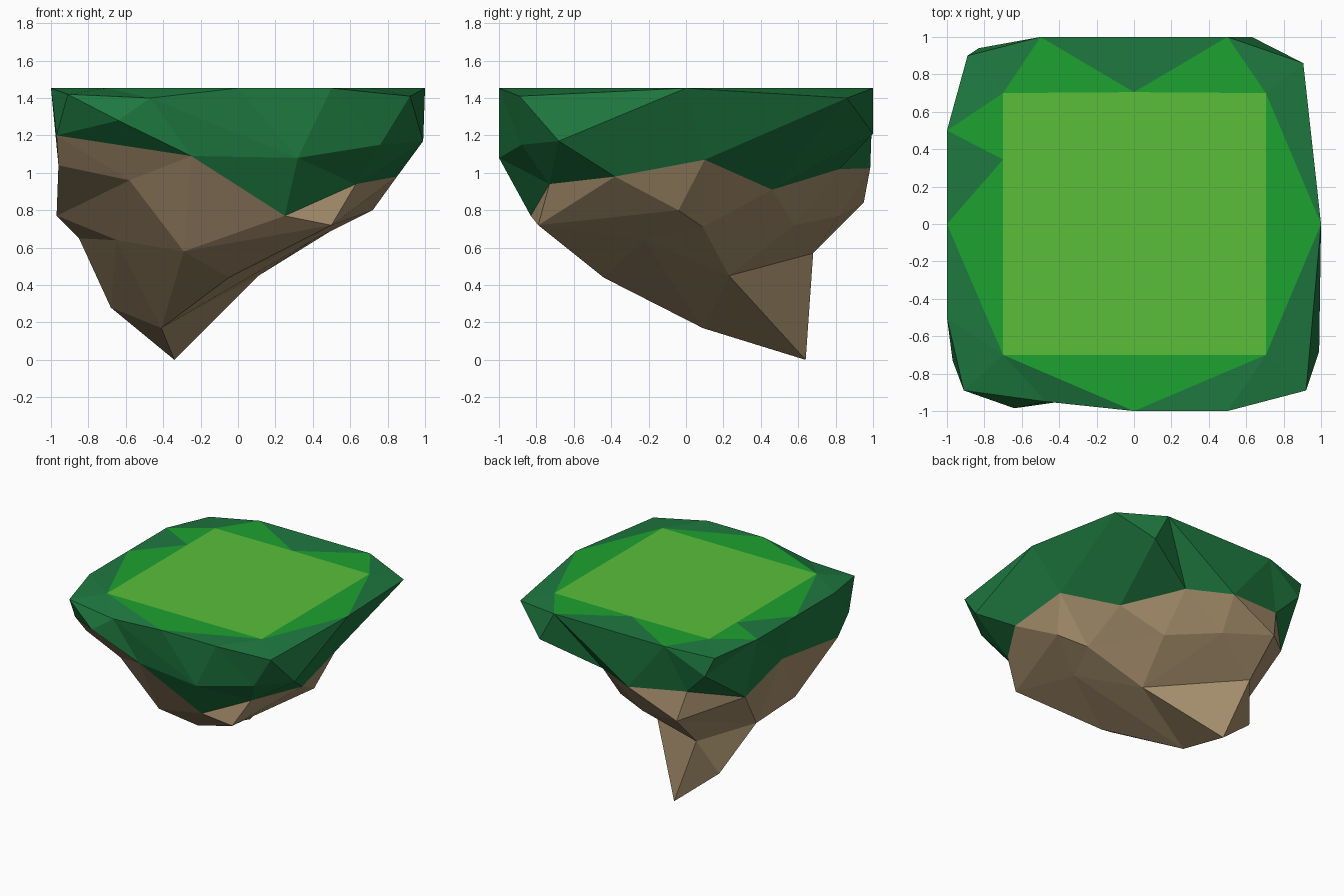
import bpy, bmesh, math

if "Cube" in bpy.data.objects:
    bpy.data.objects.remove(bpy.data.objects["Cube"])

TOP = 1.453


def material(name, rgb):
    m = bpy.data.materials.new(name)
    m.diffuse_color = (*rgb, 1)
    m.use_nodes = True
    m.node_tree.nodes["Principled BSDF"].inputs["Base Color"].default_value = m.diffuse_color
    return m


LIGHT = material("light grass", (0.10, 0.52, 0.042))
MEDIUM = material("medium grass", (0.012, 0.36, 0.03))
DARK = material("dark grass", (0.013, 0.19, 0.051))
BROWN = material("brown rock", (0.39, 0.28, 0.155))


def angle(p):
    return math.atan2(p[1], p[0]) % math.tau


def ring(points):
    """Sort points counter-clockwise; points without a height sit on the top."""
    return sorted([(*p, TOP)[:3] for p in points], key=angle)


def loft(upper, lower):
    """Triangles joining two rings, matched by angle around the middle."""
    tris, i, j = [], 0, 0
    n, m = len(upper), len(lower)

    def switch(r, k):
        if k >= len(r):
            return math.inf
        nxt = angle(r[(k + 1) % len(r)]) + (math.tau if k + 1 == len(r) else 0)
        return (angle(r[k]) + nxt) / 2

    while i < n or j < m:
        a, b = upper[i % n], lower[j % m]
        if switch(upper, i) <= switch(lower, j):
            i += 1
            tris.append((a, b, upper[i % n]))
        else:
            j += 1
            tris.append((a, b, lower[j % m]))
    return tris


def part(name, faces, mat):
    bm = bmesh.new()
    verts = {}
    for f in faces:
        pts = list(dict.fromkeys(f))          # drop faces that collapse
        if len(pts) < 3:
            continue
        for p in pts:
            if p not in verts:
                verts[p] = bm.verts.new(p)
        vs = [verts[p] for p in pts]
        if bm.faces.get(vs) is None:
            bm.faces.new(vs)
    me = bpy.data.meshes.new(name)
    bm.to_mesh(me)
    bm.free()
    me.materials.append(mat)
    ob = bpy.data.objects.new(name, me)
    bpy.context.collection.objects.link(ob)


# Flat top: star outline alternating rim points and lawn border points
star = ring([(1, 0), (.705, .7), (.5, 1), (0, .705), (-.5, 1), (-.7, .7),
             (-1, .5), (-.7, .345), (-1, 0), (-.7, -.7), (0, -1), (.705, -.7)])
# Outer grass rim, with slightly sunken corners
rim = ring([(1, 0), (.905, .86, 1.40), (.5, 1), (-.5, 1), (-.89, .9, 1.42),
            (-1, .5), (-1, 0), (-1, -.5), (-.91, -.89, 1.42),
            (-.47, -.95, 1.40), (0, -1), (.5, -1), (.92, -.89, 1.41)])
# Bulge in the grass side; it touches the rim where the side is one flat facet
bulge = ring([(1, 0), (.905, .86, 1.40), (.63, 1, 1.21), (.5, 1), (-.5, 1),
              (-.83, .94, 1.27), (-1, .5), (-1, 0), (-.97, -.73, 1.2),
              (-.64, -.985, 1.28), (-.47, -.95, 1.40),
              (.32, -1, 1.08), (.76, -.88, 1.15), (.99, -.68, 1.17)])
# Jagged border between grass and rock
hem = ring([(.81, .1, 1.07), (.52, .46, .91), (.18, .82, 1.02), (-.16, .985, 1.025),
            (-.64, .90, 1.08), (-.95, .59, 1.0), (-.95, .11, 1.13), (-.96, -.6, 1.04),
            (-.97, -.73, 1.2), (-.25, -.93, 1.09), (.25, -.83, .77),
            (.63, -.73, .94), (.85, -.38, .98)])
# Rock rings
waist = ring([(.72, -.04, .8), (.53, .09, .71), (.19, .58, .72), (-.18, .82, .77),
              (-.58, .95, .84), (-.85, .3, .65), (-.97, -.03, .77),
              (-.58, -.7, .96), (-.29, -.61, .58), (.5, -.79, .72)])
low = ring([(.11, .23, .45), (-.57, .68, .57), (-.85, .3, .65), (-.65, -.25, .64),
            (-.29, -.61, .58), (-.05, -.44, .44), (.4, -.22, .64)])
tip, heel, keel = (-.34, .64, 0), (-.68, .54, .28), (-.41, .09, .17)

part("lawn", [star[1::2]], LIGHT)
part("meadow", [(star[k - 1], star[k], star[k + 1]) for k in range(0, 12, 2)], MEDIUM)
part("grass_skirt", loft(star, rim) + loft(rim, bulge) + loft(bulge, hem), DARK)

# Rock, closed at the bottom by fans around the three lowest points
fans = [tip, heel, heel, keel, keel, keel, keel]
bottom = [(low[k], fans[k], low[(k + 1) % 7]) for k in range(7)]
bottom += [(low[1], tip, heel), (low[3], heel, keel), (low[0], keel, tip), (tip, keel, heel)]
part("rock", loft(hem, waist) + loft(waist, low) + bottom, BROWN)
